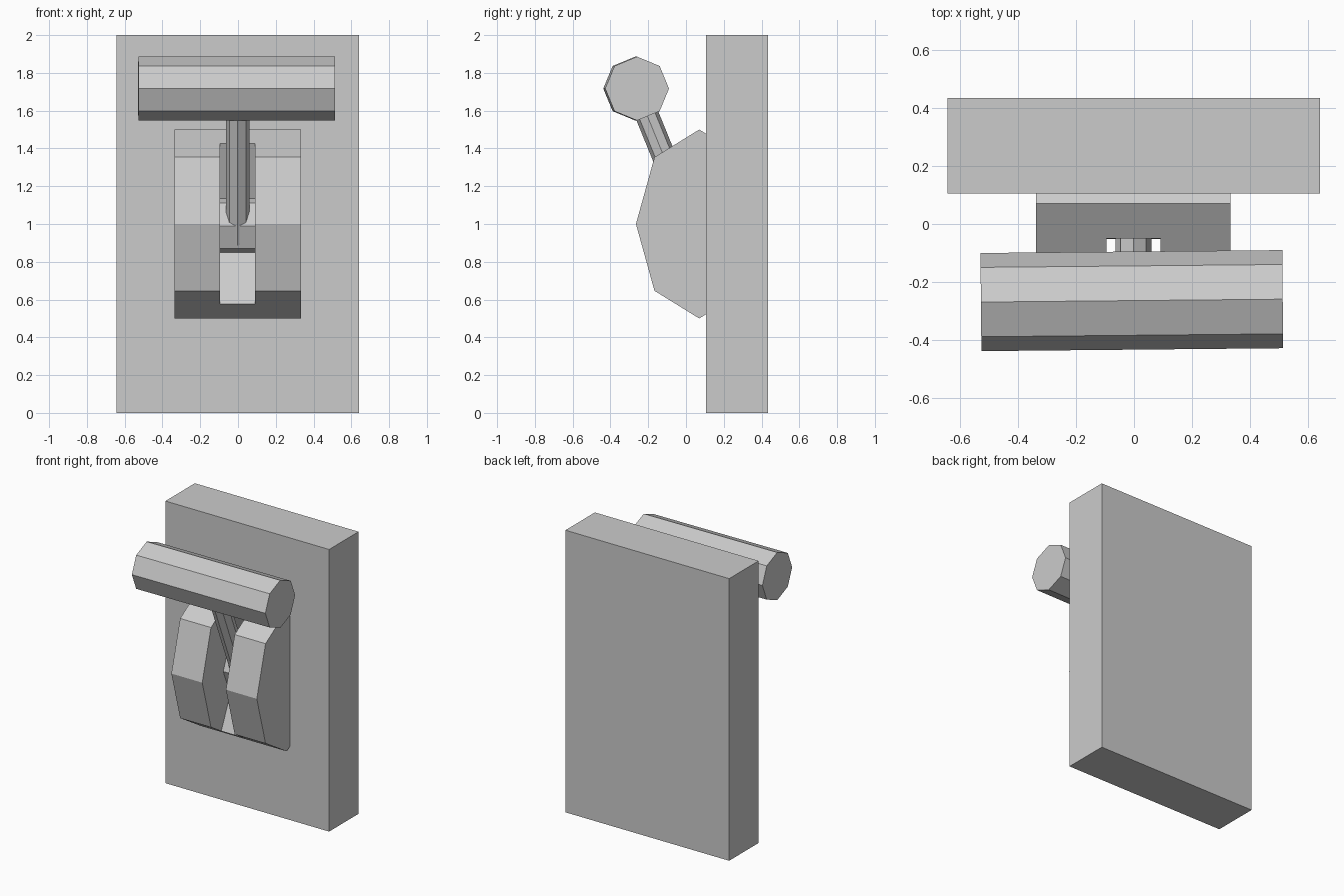
import bpy, bmesh
from math import cos, sin, pi, radians
from mathutils import Vector

if "Cube" in bpy.data.objects:
    bpy.data.objects.remove(bpy.data.objects["Cube"])


def make(name, bm):
    bmesh.ops.recalc_face_normals(bm, faces=bm.faces)
    me = bpy.data.meshes.new(name)
    bm.to_mesh(me)
    bm.free()
    ob = bpy.data.objects.new(name, me)
    bpy.context.collection.objects.link(ob)
    return ob


def prism(name, profile, x0, x1):
    """Extrude a (y, z) profile along x."""
    bm = bmesh.new()
    face = bm.faces.new([bm.verts.new((x0, y, z)) for y, z in profile])
    ext = bmesh.ops.extrude_face_region(bm, geom=[face])
    moved = [v for v in ext["geom"] if isinstance(v, bmesh.types.BMVert)]
    bmesh.ops.translate(bm, verts=moved, vec=(x1 - x0, 0, 0))
    return make(name, bm)


def octagon(cy, cz, ry, rz):
    return [(cy + ry * cos(i * pi / 4), cz + rz * sin(i * pi / 4)) for i in range(8)]


# Wall plate
prism("back_plate", [(0.105, 0), (0.435, 0), (0.435, 2), (0.105, 2)], -0.643, 0.641)

# Octagonal housing with a V-shaped slot cut through its front
housing = prism("housing", octagon(0.07, 1.0, 0.335, 0.5), -0.337, 0.333)
cutter = prism("slot_cutter", [(0.14, 1.0), (-0.4, 2.21), (-0.4, -0.195)], -0.095, 0.091)
cutter.hide_render = True
cutter.hide_viewport = True
cut = housing.modifiers.new("slot", "BOOLEAN")
cut.operation = "DIFFERENCE"
cut.solver = "EXACT"
cut.object = cutter

# Pivot drum at the bottom of the slot
prism("pivot_drum", octagon(0.14, 0.99, 0.17, 0.17), -0.095, 0.091)

# Horizontal grip, very slightly turned
grip = prism("grip", octagon(0, 0, 0.169, 0.169), -0.52, 0.52)
grip.location = (-0.0075, -0.264, 1.717)
grip.rotation_euler.z = radians(0.55)

# Leaning lever rod from the drum to the grip
bottom, top = Vector((-0.002, 0.066, 0.91)), Vector((-0.002, -0.264, 1.717))
bm = bmesh.new()
bmesh.ops.create_cone(bm, cap_ends=True, segments=8, radius1=0.0625, radius2=0.0625,
                      depth=(top - bottom).length)
rod = make("lever_rod", bm)
rod.location = (top + bottom) / 2
rod.rotation_euler.x = radians(22.2)
